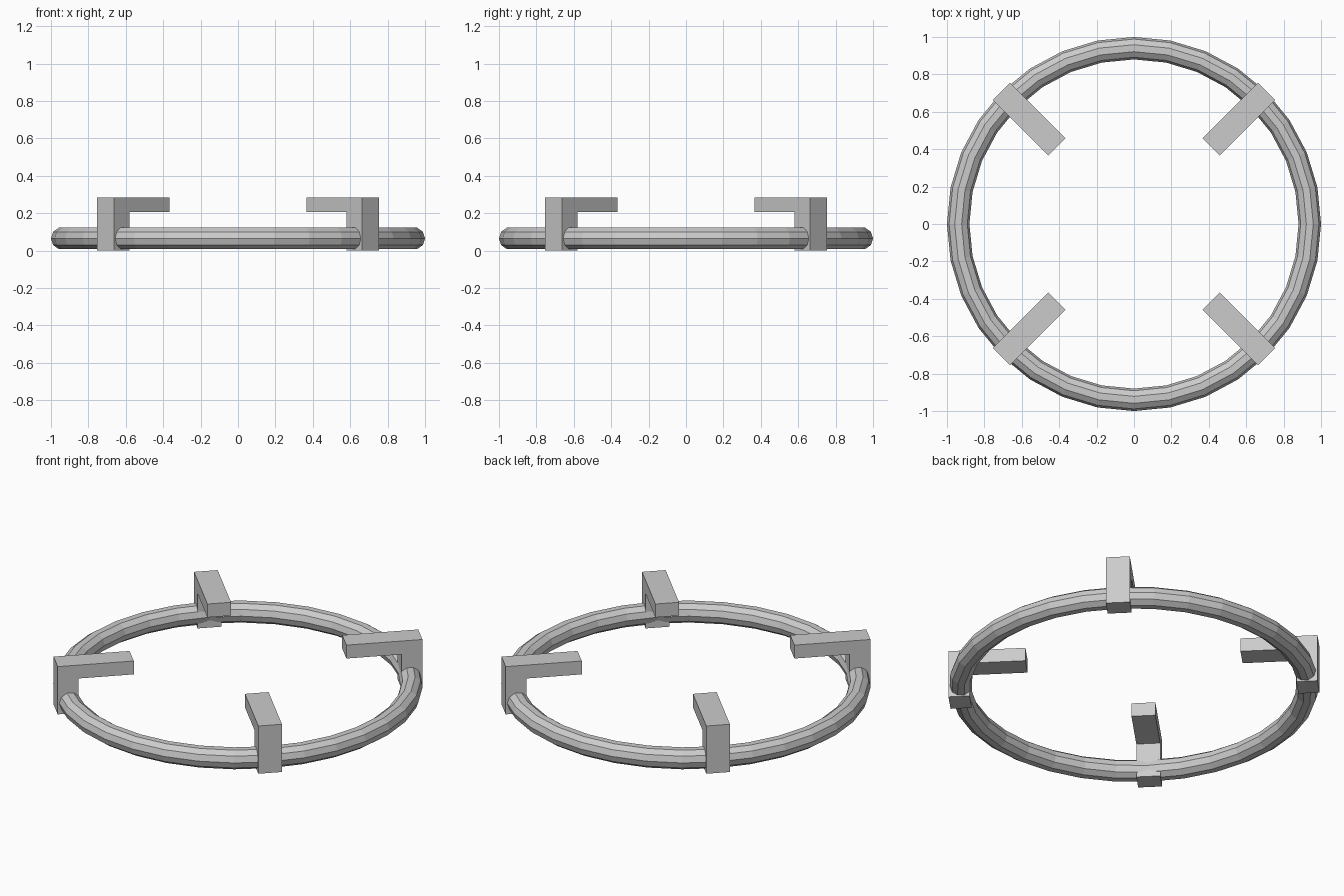
import bpy, bmesh
from math import pi
from mathutils import Matrix

cube = bpy.data.objects.get("Cube")
if cube:
    bpy.data.objects.remove(cube, do_unlink=True)

grey = bpy.data.materials.new("plain grey")
grey.use_nodes = True
GREY = (0.6, 0.6, 0.6, 1)
grey.diffuse_color = GREY
grey.node_tree.nodes["Principled BSDF"].inputs["Base Color"].default_value = GREY

# Faceted ring lying flat
bpy.ops.mesh.primitive_torus_add(major_segments=32, minor_segments=10,
                                 major_radius=0.94, minor_radius=0.06,
                                 location=(0, 0, 0.065))
ring = bpy.context.object
ring.name = "ring"
ring.data.materials.append(grey)

# L-shaped bracket: a post around the ring with an arm pointing inward
OUTER, INNER, TIP = 1.002, 0.887, 0.584
TOP, ARM_BOTTOM, WIDTH = 0.285, 0.205, 0.13
PROFILE = [(OUTER, 0), (OUTER, TOP), (TIP, TOP),
           (TIP, ARM_BOTTOM), (INNER, ARM_BOTTOM), (INNER, 0)]


def add_bracket(name, angle):
    bm = bmesh.new()
    side = bm.faces.new([bm.verts.new((r, -WIDTH / 2, z)) for r, z in PROFILE])
    swept = bmesh.ops.extrude_face_region(bm, geom=[side])
    moved = [v for v in swept["geom"] if isinstance(v, bmesh.types.BMVert)]
    bmesh.ops.translate(bm, verts=moved, vec=(0, WIDTH, 0))
    bmesh.ops.recalc_face_normals(bm, faces=bm.faces)
    bm.transform(Matrix.Rotation(angle, 4, "Z"))
    mesh = bpy.data.meshes.new(name)
    bm.to_mesh(mesh)
    bm.free()
    mesh.materials.append(grey)
    bpy.context.collection.objects.link(bpy.data.objects.new(name, mesh))


# Four brackets on the diagonals
for i, corner in enumerate(("back_left", "back_right", "front_right", "front_left")):
    add_bracket(corner + "_bracket", pi / 4 + i * pi / 2)
